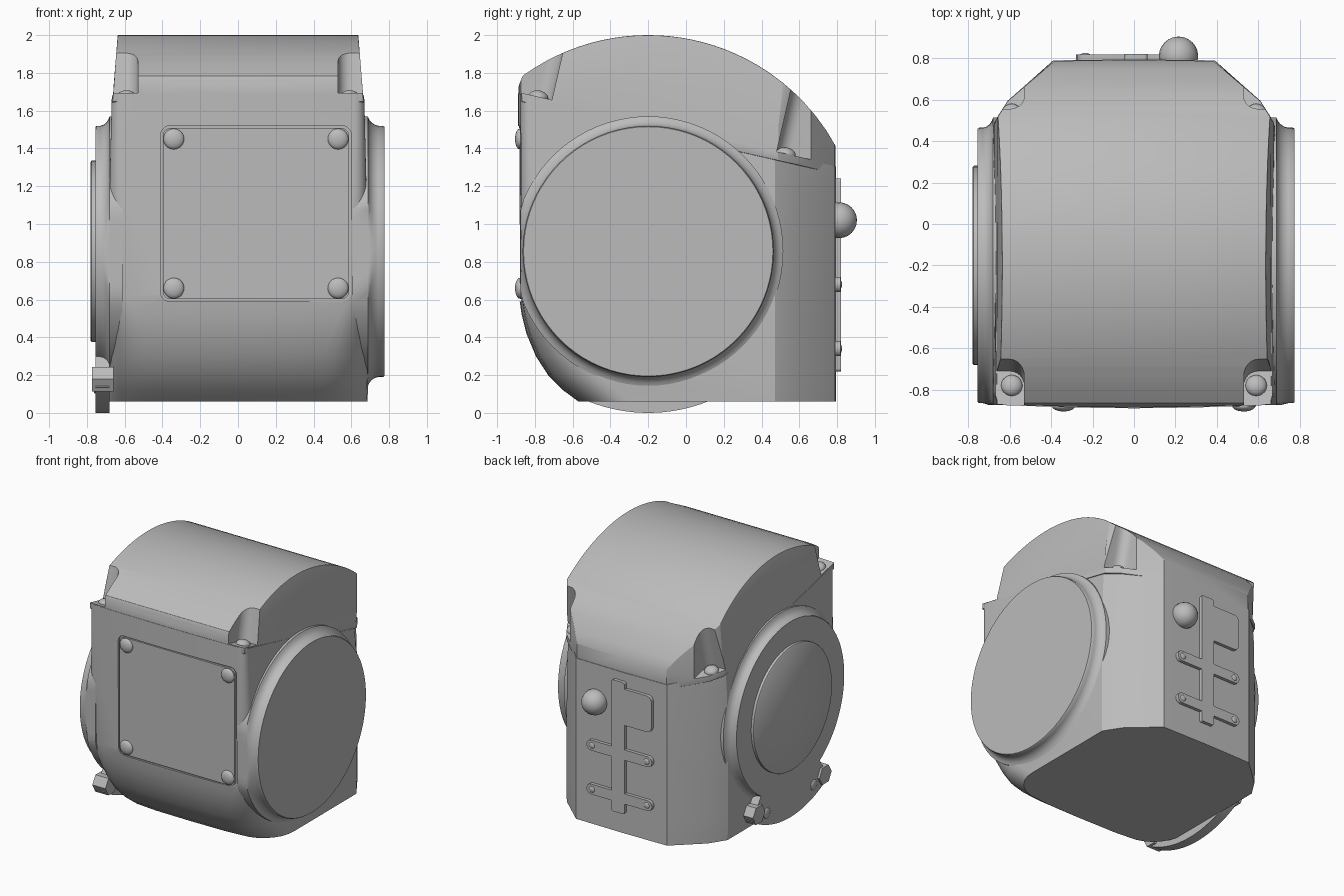
import bpy, bmesh
from math import sin, cos, pi, sqrt, radians
from mathutils import Matrix, Vector

cube = bpy.data.objects.get("Cube")
if cube:
    bpy.data.objects.remove(cube)

grey = bpy.data.materials.new("housing grey")
grey.use_nodes = True
grey.diffuse_color = (0.5, 0.5, 0.5, 1)
grey.node_tree.nodes["Principled BSDF"].inputs["Base Color"].default_value = (0.5, 0.5, 0.5, 1)

DISC_Y, DISC_Z = -0.2, 0.855


def seam(y):
    """Height of the sloping joint between body and lid."""
    return 1.69 - 0.23 * (y + 0.88)


def finish(name, bm):
    bmesh.ops.recalc_face_normals(bm, faces=bm.faces)
    mesh = bpy.data.meshes.new(name)
    bm.to_mesh(mesh)
    bm.free()
    mesh.materials.append(grey)
    ob = bpy.data.objects.new(name, mesh)
    bpy.context.collection.objects.link(ob)
    return ob


def activate(ob):
    bpy.ops.object.select_all(action='DESELECT')
    ob.select_set(True)
    bpy.context.view_layer.objects.active = ob


def smooth(ob, angle=32):
    activate(ob)
    bpy.ops.object.shade_smooth_by_angle(angle=radians(angle))
    return ob


def loft(name, rings, cap=True):
    bm = bmesh.new()
    rows = [[bm.verts.new(p) for p in ring] for ring in rings]
    n = len(rows[0])
    for a, b in zip(rows, rows[1:]):
        for i in range(n):
            j = (i + 1) % n
            bm.faces.new((a[i], a[j], b[j], b[i]))
    if cap:
        bm.faces.new(rows[0])
        bm.faces.new(rows[-1])
    return finish(name, bm)


def prism(name, pts, axis, lo, hi):
    """Extrude a 2D outline along x, y or z."""
    place = {'x': lambda a, b, d: (d, a, b), 'y': lambda a, b, d: (a, d, b),
             'z': lambda a, b, d: (a, b, d)}[axis]
    return loft(name, [[place(a, b, d) for a, b in pts] for d in (lo, hi)])


def rounded(x0, x1, z0, z1, r, steps=5):
    pts = []
    for k, (cx, cz) in enumerate(((x1 - r, z1 - r), (x0 + r, z1 - r), (x0 + r, z0 + r), (x1 - r, z0 + r))):
        for i in range(steps + 1):
            a = (k + i / steps) * pi / 2
            pts.append((cx + r * cos(a), cz + r * sin(a)))
    return pts


def boolean(ob, cutter, op):
    m = ob.modifiers.new("cut", 'BOOLEAN')
    m.operation, m.object, m.solver = op, cutter, 'EXACT'
    activate(ob)
    bpy.ops.object.modifier_apply(modifier=m.name)
    bpy.data.objects.remove(cutter)


def bevel(ob, width, segments=3, angle=40):
    m = ob.modifiers.new("bevel", 'BEVEL')
    m.width, m.segments, m.angle_limit = width, segments, radians(angle)
    activate(ob)
    bpy.ops.object.modifier_apply(modifier=m.name)


def dome(name, loc, r, normal, height):
    """Flattened ball facing along normal."""
    bm = bmesh.new()
    bmesh.ops.create_uvsphere(bm, u_segments=20, v_segments=12, radius=r)
    rot = Vector((0, 0, 1)).rotation_difference(Vector(normal)).to_matrix().to_4x4()
    bm.transform(Matrix.Translation(loc) @ rot @ Matrix.Diagonal((1, 1, height / r, 1)))
    return smooth(finish(name, bm), 60)


def section(w, front, r):
    """Plan outline: crowned front, rounded front corners, chamfered rear corners."""
    half = [(0, front), (0.3, front + 0.004)]
    for i in range(8):
        a = -pi / 2 + i / 7 * pi / 2
        half.append((w - r + r * cos(a), front + 0.015 + r + r * sin(a)))
    half += [(w, 0.47), (w - 0.08, 0.595), (0.39, 0.79), (0, 0.795)]
    return half + [(-x, y) for x, y in half[-2:0:-1]]


# Body: stacked plan sections, the last one lying on the sloping seam
levels = [(0.06, 0.685, -0.57, 0.26), (0.12, 0.688, -0.65, 0.26), (0.2, 0.69, -0.73, 0.25),
          (0.3, 0.69, -0.795, 0.23), (0.42, 0.69, -0.845, 0.19), (0.52, 0.69, -0.87, 0.15),
          (0.62, 0.69, -0.885, 0.12), (1.2, 0.68, -0.89, 0.07)]
rings = [[(x, y, z) for x, y in section(w, f, r)] for z, w, f, r in levels]
rings.append([(x, y, seam(y)) for x, y in section(0.668, -0.89, 0.05)])
body = loft("body", rings)
boolean(body, prism("recess", rounded(-0.41, 0.6, 0.59, 1.52, 0.05), 'y', -1, -0.865), 'DIFFERENCE')
smooth(body)

# Front cover plate with its corner bolts
plate = prism("front_cover_plate", rounded(-0.398, 0.588, 0.602, 1.508, 0.04), 'y', -0.88, -0.85)
smooth(plate)
for x in (-0.34, 0.53):
    for z in (0.66, 1.45):
        dome("cover_bolt", (x, -0.88, z), 0.055, (0, -1, 0), 0.025)

# Lid: arched side profile, tapered, trimmed to the plan outline
R = 1.133
arch = [(-0.89, seam(-0.89) - 0.04), (-0.89, 1.72)]
for i in range(29):
    y = -0.865 + i / 28 * 1.67
    arch.append((y, 2 - R + sqrt(R * R - (y + 0.2) ** 2)))
arch.append((0.805, seam(0.805) - 0.04))
lid = prism("lid", arch, 'x', -1, 1)
for v in lid.data.vertices:
    v.co.x *= 0.661 + 0.08 * (1.7 - v.co.z) if v.co.z > 1.4 else 0.68
trim = prism("trim", section(0.7, -0.886, 0.05), 'z', 1, 2.3)
for v in trim.data.vertices:
    if v.co.y > 0.4:
        v.co.y -= 0.003
        v.co.x *= 0.985
boolean(lid, trim, 'INTERSECT')
bevel(lid, 0.022)
for s in (-1, 1):
    for cy, d in ((-0.78, -1), (0.55, 1)):
        # Corner pocket leaning square to the seam
        pts = [(0.53, cy + d * 0.4)]
        for i in range(7):
            a = i / 6 * pi / 2
            pts.append((0.6 - 0.07 * cos(a), cy - d * 0.07 * sin(a)))
        pts += [(0.9, cy - d * 0.07), (0.9, cy + d * 0.4)]
        base = seam(cy)
        pocket = loft("pocket", [[(s * x, y + 0.23 * h, seam(y) + 0.006 + h) for x, y in pts]
                                 for h in (0, 0.8)])
        boolean(lid, pocket, 'DIFFERENCE')
        by = cy - 0.02 if d > 0 else cy
        dome("lid_bolt", (s * 0.59, by, seam(by) + 0.005), 0.052, (0, 0.22, 0.97), 0.035)
smooth(lid)


# Round side bosses with a flared fillet into the body
def turned(name, profile, clamp=-0.875, n=80):
    rings = []
    for x, r in profile:
        rings.append([(x, max(clamp, DISC_Y + r * cos(2 * pi * i / n)), DISC_Z + r * sin(2 * pi * i / n))
                      for i in range(n)])
    return smooth(loft(name, rings), 40)


flare = [(0.0, 0.66), (0.008, 0.665), (0.03, 0.665), (0.05, 0.67), (0.068, 0.682),
         (0.08, 0.697), (0.088, 0.715), (0.17, 0.715)]
turned("left_boss", [(0.775 - d, r) for d, r in flare])
turned("right_boss", [(-0.755 + d * 0.85, r) for d, r in flare])
turned("right_cap", [(-0.74, 0.48), (-0.775, 0.48), (-0.78, 0.474)])

# Crescent flange under the right boss, with hex bolts
arc = []
for r, sgn in ((0.855, 1), (0.62, -1)):
    for i in range(25):
        a = -pi / 2 + sgn * radians(-33 + 66 * i / 24)
        arc.append((DISC_Y + r * cos(a), DISC_Z + r * sin(a)))
smooth(prism("lower_flange", arc, 'x', -0.755, -0.68))
for s in (-1, 1):
    a = -pi / 2 + s * radians(31)
    cy, cz = DISC_Y + 0.79 * cos(a), DISC_Z + 0.79 * sin(a)
    prism("flange_hex_bolt", [(cy + 0.075 * cos(a + k * pi / 3), cz + 0.075 * sin(a + k * pi / 3))
                              for k in range(6)], 'x', -0.772, -0.66)
    a = -pi / 2 + s * radians(22)
    dome("flange_screw", (-0.755, DISC_Y + 0.77 * cos(a), DISC_Z + 0.77 * sin(a)), 0.04, (-1, 0, 0), 0.012)

# Rear knob
dome("rear_knob", (0.215, 0.81, 1.02), 0.095, (0, 1, 0), 0.095)

# Rear bracket: spine, tab and two cross arms with screws
for name, x0, x1, z0, z1, r, y in (("bracket_spine", -0.045, 0.065, 0.22, 1.24, 0.015, 0.82),
                                   ("bracket_tab", -0.275, 0.0, 0.91, 1.19, 0.04, 0.818),
                                   ("bracket_arm", -0.28, 0.28, 0.64, 0.72, 0.039, 0.818),
                                   ("bracket_arm", -0.28, 0.28, 0.3, 0.38, 0.039, 0.818)):
    smooth(prism(name, rounded(x0, x1, z0, z1, r), 'y', 0.78, y))
for x in (-0.235, 0.235):
    for z in (0.68, 0.34):
        dome("bracket_screw", (x, 0.816, z), 0.024, (0, 1, 0), 0.01)
